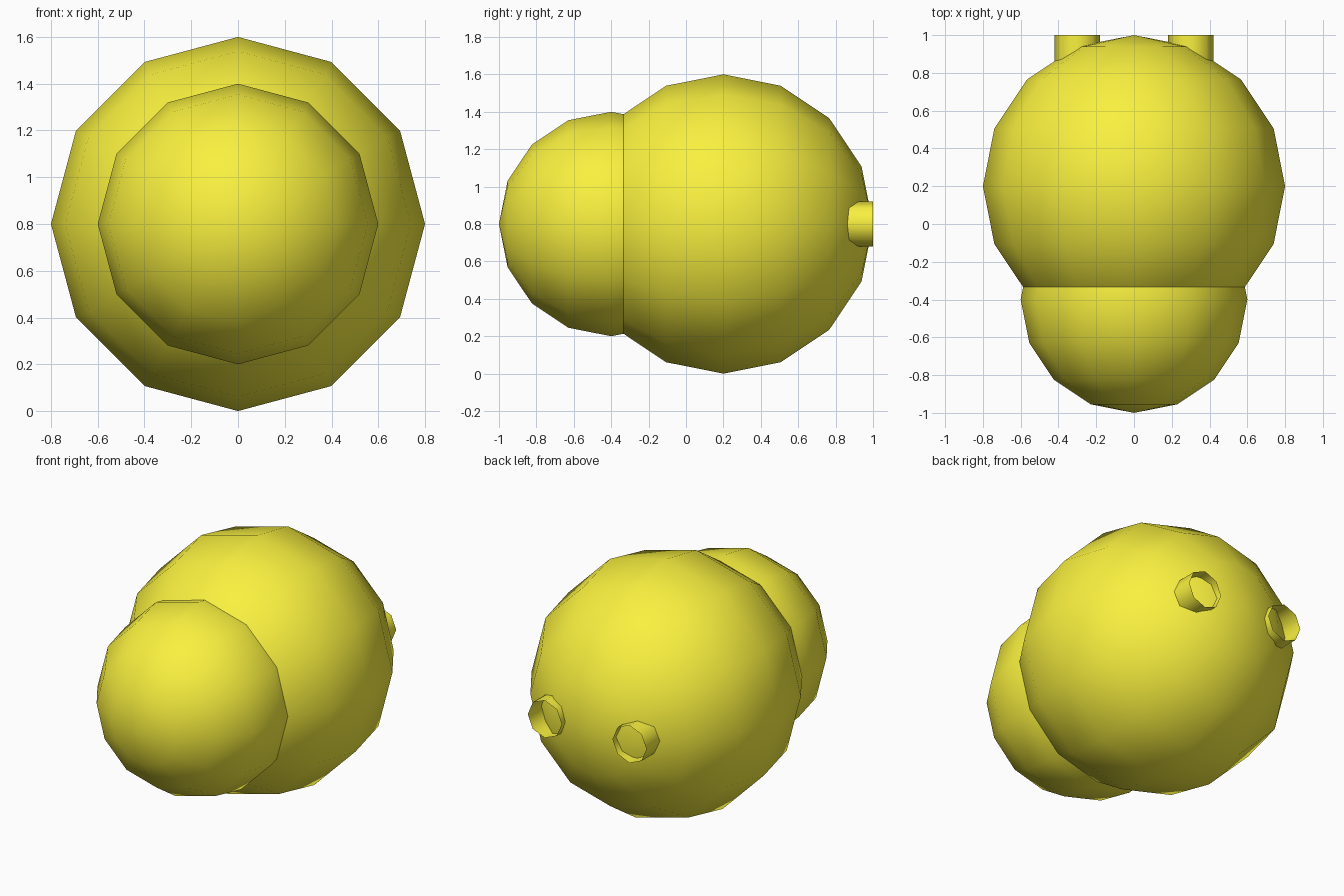
import bpy
from math import radians

if "Cube" in bpy.data.objects:
    bpy.data.objects.remove(bpy.data.objects["Cube"])

yellow = bpy.data.materials.new("yellow")
yellow.diffuse_color = (0.95, 0.88, 0.05, 1)
yellow.use_nodes = True
yellow.node_tree.nodes["Principled BSDF"].inputs["Base Color"].default_value = yellow.diffuse_color


def finish(name):
    # lay the pole axis along y, colour and shade
    o = bpy.context.object
    o.name = name
    o.rotation_euler = (radians(90), 0, 0)
    bpy.ops.object.transform_apply(location=False, rotation=True, scale=False)
    o.data.materials.append(yellow)
    return o


def ball(name, y, r):
    bpy.ops.mesh.primitive_uv_sphere_add(segments=12, ring_count=8, radius=r, location=(0, y, 0.8))
    finish(name)
    bpy.ops.object.shade_smooth()


# large rear ball and smaller front ball
ball("body", 0.2, 0.8)
ball("head", -0.4, 0.6)

# two open tubes poking out of the back
for side, x in (("left", -0.3), ("right", 0.3)):
    bpy.ops.mesh.primitive_cylinder_add(vertices=8, radius=0.12, depth=0.2,
                                        end_fill_type='NOTHING', location=(x, 0.9, 0.8))
    finish(side + "_tube")
    bpy.ops.object.shade_smooth()
